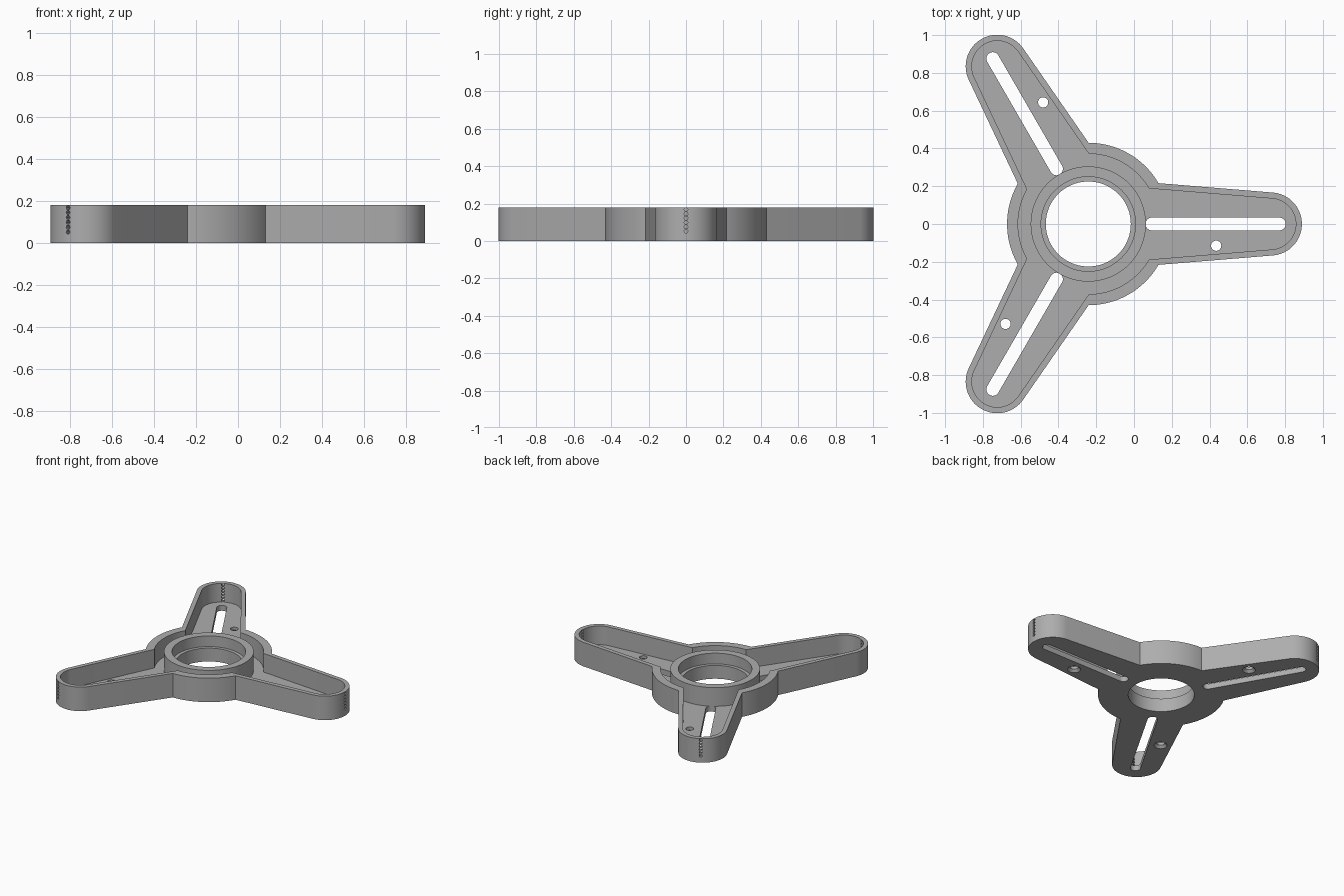
import bpy, bmesh
from math import acos, cos, pi, radians, sin
from mathutils import Matrix, Vector

if "Cube" in bpy.data.objects:
    bpy.data.objects.remove(bpy.data.objects["Cube"])

HEIGHT, FLOOR, LEDGE = 0.18, 0.04, 0.10
HUB_X = -0.242          # hub axis
ARM, TAPER = 0.964, 0.082
BORE, SEAT, RING = 0.225, 0.25, 0.305

grey = bpy.data.materials.new("plain grey")
grey.use_nodes = True
grey.diffuse_color = (0.42, 0.42, 0.42, 1)
grey.node_tree.nodes["Principled BSDF"].inputs["Base Color"].default_value = grey.diffuse_color


def arc(cx, r, start, end, n):
    return [(cx + r * cos(start + (end - start) * i / n),
             r * sin(start + (end - start) * i / n)) for i in range(n + 1)]


def spider_outline(hub_r, tip_r):
    """Hub circle blended with three tapered, round-ended arms."""
    line = ARM * sin(TAPER) + tip_r
    side = pi / 2 - TAPER
    root = side - acos(line / hub_r)
    piece = arc(ARM, tip_r, -side, side, 32)
    piece += arc(0, hub_r, root, 2 * pi / 3 - root, 24)
    return [(Matrix.Rotation(k * 2 * pi / 3, 2) @ Vector(p)).to_tuple()
            for k in range(3) for p in piece]


def prism(bm, outline, z0, z1):
    """Extrude a closed outline and return its vertices."""
    low = [bm.verts.new((x, y, z0)) for x, y in outline]
    face = bm.faces.new(low)
    top = bmesh.ops.extrude_face_region(bm, geom=[face], use_keep_orig=True)
    high = [v for v in top["geom"] if isinstance(v, bmesh.types.BMVert)]
    for v in high:
        v.co.z = z1
    return low + high


def cylinder(bm, r1, r2, length, matrix, sides):
    return bmesh.ops.create_cone(bm, cap_ends=True, segments=sides, radius1=r1,
                                 radius2=r2, depth=length, matrix=matrix)["verts"]


def make_object(name, bm):
    bmesh.ops.recalc_face_normals(bm, faces=bm.faces)
    mesh = bpy.data.meshes.new(name)
    bm.to_mesh(mesh)
    bm.free()
    mesh.materials.append(grey)
    obj = bpy.data.objects.new(name, mesh)
    obj.location.x = HUB_X
    bpy.context.collection.objects.link(obj)
    return obj


# Solid three-armed body
bm = bmesh.new()
prism(bm, spider_outline(0.43, 0.167), 0, HEIGHT)
body = make_object("three_arm_body", bm)

# Pocket that leaves the floor and rim wall
bm = bmesh.new()
prism(bm, spider_outline(0.372, 0.135), FLOOR, HEIGHT + 0.1)
pocket = make_object("pocket_cutter", bm)

# Hub bore, arm slots, screw holes and tip perforations
bm = bmesh.new()
prism(bm, arc(0, BORE, 0, 2 * pi, 96)[:-1], -0.1, FLOOR + 0.02)
slot = arc(1.011, 0.034, -pi / 2, pi / 2, 16) + arc(0.337, 0.034, pi / 2, 3 * pi / 2, 16)
for k in range(3):
    verts = prism(bm, slot, -0.1, FLOOR + 0.02)
    for i in range(6):
        place = Matrix.Translation((1.13, 0, 0.052 + 0.0232 * i)) @ Matrix.Rotation(pi / 2, 4, "Y")
        verts += cylinder(bm, 0.0105, 0.0105, 0.12, place, 8)
    bmesh.ops.rotate(bm, verts=verts, matrix=Matrix.Rotation(k * 2 * pi / 3, 3, "Z"))
holes = make_object("hole_cutter", bm)

bm = bmesh.new()
for k in range(3):
    turn = Matrix.Rotation(k * 2 * pi / 3, 4, "Z")
    spot = turn @ Matrix.Translation((0.677, -0.115, 0))
    cylinder(bm, 0.027, 0.027, 0.2, spot, 32)
screws = make_object("screw_hole_cutter", bm)

bm = bmesh.new()
for k in range(3):
    turn = Matrix.Rotation(k * 2 * pi / 3, 4, "Z")
    cylinder(bm, 0.065, 0.025, 0.04, turn @ Matrix.Translation((0.677, -0.115, 0)), 32)
sinks = make_object("countersink_cutter", bm)

cutters = (pocket, holes, screws, sinks)
for cutter in cutters:
    cutter.hide_render = True
    mod = body.modifiers.new(cutter.name, "BOOLEAN")
    mod.operation, mod.solver, mod.object = "DIFFERENCE", "EXACT", cutter
bpy.context.view_layer.update()
body.data = bpy.data.meshes.new_from_object(body.evaluated_get(bpy.context.evaluated_depsgraph_get()))
body.modifiers.clear()
for cutter in cutters:
    bpy.data.objects.remove(cutter)

# Stepped bearing ring, turned from a profile
bm = bmesh.new()
profile = [(BORE, FLOOR), (RING, FLOOR), (RING, HEIGHT), (SEAT, HEIGHT), (SEAT, LEDGE), (BORE, LEDGE)]
pts = [bm.verts.new((r, 0, z)) for r, z in profile]
edges = [bm.edges.new((pts[i - 1], pts[i])) for i in range(len(pts))]
bmesh.ops.spin(bm, geom=pts + edges, cent=(0, 0, 0), axis=(0, 0, 1),
               angle=2 * pi, steps=96, use_merge=True)
bmesh.ops.remove_doubles(bm, verts=bm.verts, dist=0.0001)
ring = make_object("bearing_ring", bm)

# Smooth curves, crisp edges
bpy.ops.object.select_all(action="DESELECT")
for obj in (body, ring):
    obj.select_set(True)
bpy.context.view_layer.objects.active = body
bpy.ops.object.shade_smooth_by_angle(angle=radians(25))
